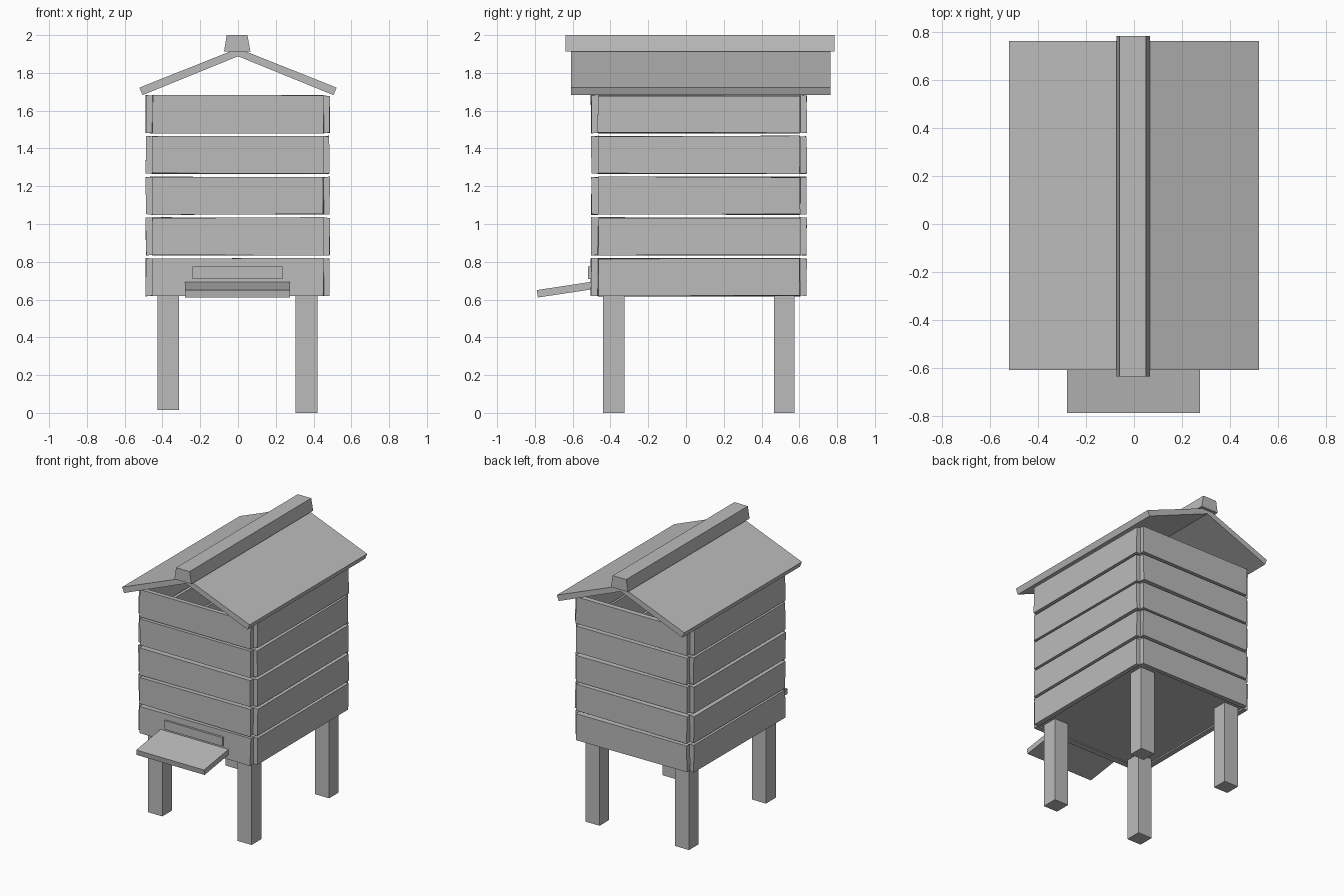
import bpy
import bmesh
import random
from mathutils import Vector

random.seed(4)

default_cube = bpy.data.objects.get("Cube")
if default_cube:
    bpy.data.objects.remove(default_cube, do_unlink=True)

wood = bpy.data.materials.new("plain_grey")
wood.use_nodes = True
grey = (0.5, 0.5, 0.5, 1)
wood.diffuse_color = grey
wood.node_tree.nodes["Principled BSDF"].inputs["Base Color"].default_value = grey


def finish(name, bm, wobble=0.0):
    """Turn a bmesh into a flat shaded object, with slightly hand-cut corners."""
    for v in bm.verts:
        v.co += Vector([random.uniform(-wobble, wobble) for _ in range(3)])
    bmesh.ops.recalc_face_normals(bm, faces=bm.faces)
    mesh = bpy.data.meshes.new(name)
    bm.to_mesh(mesh)
    bm.free()
    mesh.materials.append(wood)
    obj = bpy.data.objects.new(name, mesh)
    bpy.context.collection.objects.link(obj)
    return obj


def box(name, x, y, z, wobble=0.0):
    """Box from (min, max) ranges on each axis."""
    bm = bmesh.new()
    bmesh.ops.create_cube(bm, size=1)
    for v in bm.verts:
        v.co = [r[0] if c < 0 else r[1] for c, r in zip(v.co, (x, y, z))]
    return finish(name, bm, wobble)


def prism(name, profile, axis, start, end):
    """Extrude a closed profile along x or y."""
    bm = bmesh.new()
    place = (lambda a, b: (start, a, b)) if axis == "x" else (lambda a, b: (a, start, b))
    face = bm.faces.new([bm.verts.new(place(a, b)) for a, b in profile])
    moved = bmesh.ops.extrude_face_region(bm, geom=[face])["geom"]
    shift = Vector((end - start, 0, 0) if axis == "x" else (0, end - start, 0))
    bmesh.ops.translate(bm, vec=shift,
                        verts=[g for g in moved if isinstance(g, bmesh.types.BMVert)])
    return finish(name, bm)


# Stacked rows of wall planks, open at the corners and between rows
for row in range(5):
    z = (0.62 + row * 0.2155, 0.818 + row * 0.2155)
    n = row + 1
    box(f"front_plank_{n}", (-0.453, 0.453), (-0.502, -0.466), z, 0.003)
    box(f"back_plank_{n}", (-0.453, 0.453), (0.603, 0.638), z, 0.003)
    box(f"left_plank_{n}", (0.449, 0.484), (-0.466, 0.603), z, 0.003)
    box(f"right_plank_{n}", (-0.488, -0.453), (-0.466, 0.603), z, 0.003)

# Floor
box("floor", (-0.45, 0.45), (-0.465, 0.602), (0.627, 0.655))

# Legs
for side, x, foot in (("left", (0.305, 0.42), 0.0), ("right", (-0.427, -0.312), 0.016)):
    for end, y in (("front", (-0.44, -0.325)), ("back", (0.465, 0.575))):
        box(f"{end}_{side}_leg", x, y, (foot, 0.635))

# Landing board and entrance bar
prism("landing_board", [(-0.79, 0.65), (-0.495, 0.695), (-0.49, 0.655), (-0.784, 0.611)],
      "x", -0.28, 0.275)
box("entrance_bar", (-0.24, 0.235), (-0.518, -0.49), (0.71, 0.775))

# Roof panels
for side, s in (("left", 1), ("right", -1)):
    panel = [(0, 1.93), (0.522, 1.722), (0.506, 1.682), (0, 1.888)]
    prism(f"{side}_roof_panel", [(s * x, z) for x, z in panel], "y", -0.61, 0.765)

# Ridge cap, a little wider at its foot
prism("ridge_cap", [(-0.06, 2.0), (0.05, 2.0), (0.066, 1.912), (-0.074, 1.912)],
      "y", -0.638, 0.785)
